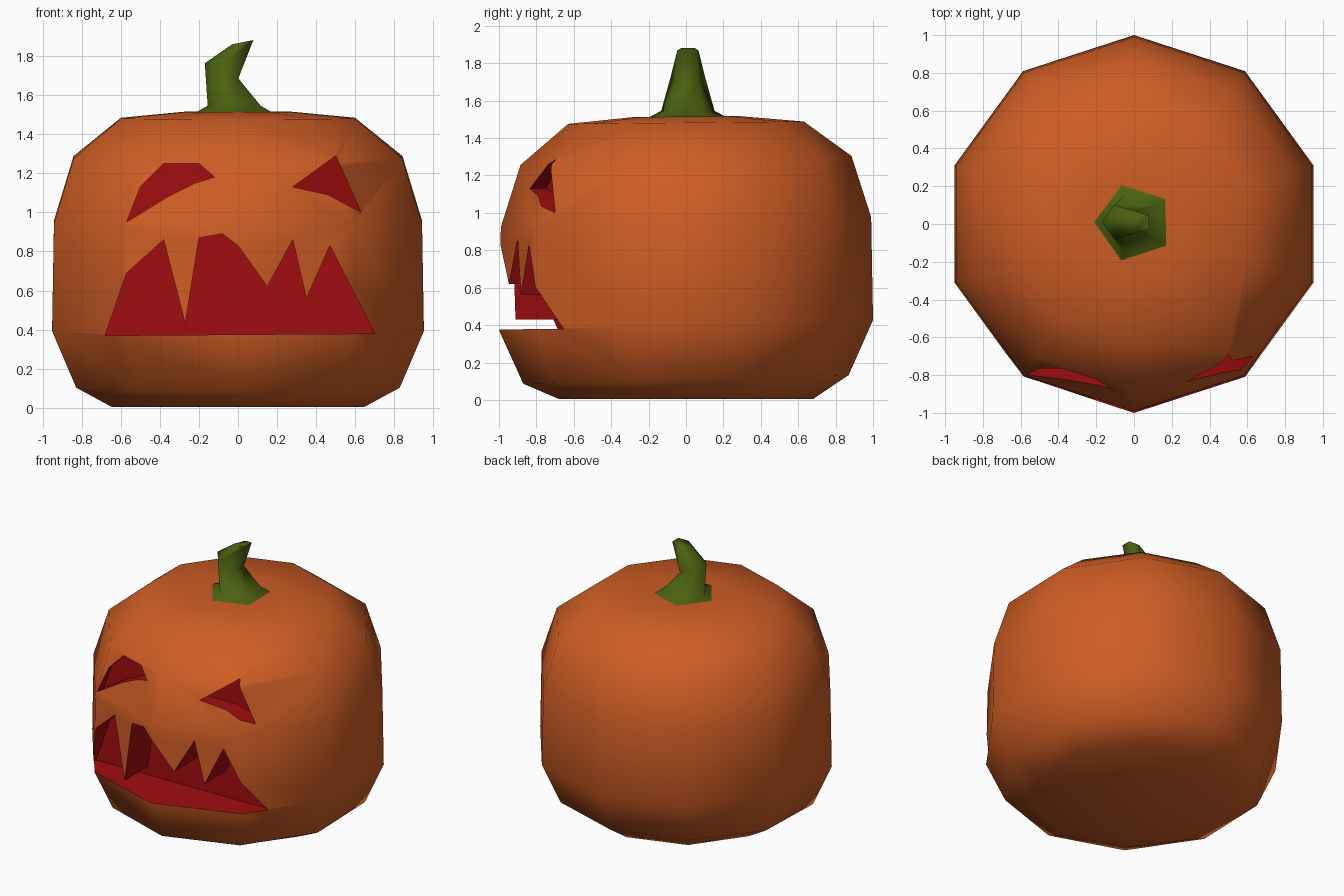
import bpy, bmesh
from math import sin, cos, pi, radians

if "Cube" in bpy.data.objects:
    bpy.data.objects.remove(bpy.data.objects["Cube"])


def material(name, rgb):
    m = bpy.data.materials.new(name)
    m.use_nodes = True
    m.diffuse_color = (*rgb, 1)
    bsdf = m.node_tree.nodes["Principled BSDF"]
    bsdf.inputs["Base Color"].default_value = (*rgb, 1)
    bsdf.inputs["Roughness"].default_value = 0.8
    return m


orange = material("pumpkin orange", (0.62, 0.11, 0.018))
red = material("carved red", (0.36, 0.004, 0.005))
green = material("stem green", (0.07, 0.12, 0.005))


def make_object(name, bm, mat):
    bmesh.ops.recalc_face_normals(bm, faces=bm.faces)
    mesh = bpy.data.meshes.new(name)
    bm.to_mesh(mesh)
    bm.free()
    mesh.materials.append(mat)
    ob = bpy.data.objects.new(name, mesh)
    bpy.context.collection.objects.link(ob)
    return ob


def activate(ob):
    bpy.ops.object.select_all(action="DESELECT")
    ob.select_set(True)
    bpy.context.view_layer.objects.active = ob


def loft(name, rings, mat):
    """Join closed rings of points with quads and cap both ends."""
    bm = bmesh.new()
    loops = [[bm.verts.new(p) for p in ring] for ring in rings]
    n = len(loops[0])
    for a, b in zip(loops, loops[1:]):
        for i in range(n):
            j = (i + 1) % n
            bm.faces.new((a[i], a[j], b[j], b[i]))
    bm.faces.new(loops[0])
    bm.faces.new(loops[-1])
    return make_object(name, bm, mat)


# Ten-sided body, leaning very slightly up towards the back
profile = [(0.68, 0.005), (0.87, 0.11), (1.0, 0.40), (0.99, 0.95),
           (0.885, 1.28), (0.63, 1.482), (0.28, 1.515)]
rings = []
for k, (r, z) in enumerate(profile):
    tilt = 0.027 if 0 < k < 5 else 0.01 * (k > 0)
    ring = []
    for i in range(10):
        a = -pi / 2 + i * pi / 5
        y = r * sin(a)
        ring.append((r * cos(a), y, z + tilt * y))
    rings.append(ring)
body = loft("pumpkin_body", rings, orange)


def carve(name, outline, left_y, right_y):
    """Cut an outline into the front, down to a flat back wall."""
    x0 = min(p[0] for p in outline)
    x1 = max(p[0] for p in outline)
    front = [(x, -1.3, z) for x, z in outline]
    back = [(x, left_y + (right_y - left_y) * (x - x0) / (x1 - x0), z)
            for x, z in outline]
    cutter = loft(name, [front, back], red)
    cutter.hide_render = True
    activate(body)
    mod = body.modifiers.new(name, "BOOLEAN")
    mod.operation = "DIFFERENCE"
    mod.solver = "EXACT"
    mod.material_mode = "TRANSFER"
    mod.object = cutter
    bpy.ops.object.modifier_apply(modifier=mod.name)
    bpy.data.objects.remove(cutter)


# Jagged mouth and two uneven eyes
carve("mouth_cutter",
      [(-0.68, 0.37), (-0.57, 0.69), (-0.38, 0.86), (-0.27, 0.43),
       (-0.2, 0.87), (-0.08, 0.89), (0, 0.83), (0.15, 0.62), (0.28, 0.86),
       (0.35, 0.56), (0.47, 0.83), (0.70, 0.38)], -0.65, -0.64)
carve("right_eye_cutter",
      [(-0.57, 0.95), (-0.5, 1.13), (-0.38, 1.25), (-0.2, 1.25),
       (-0.12, 1.18), (-0.22, 1.15), (-0.36, 1.08)], -0.72, -0.78)
carve("left_eye_cutter",
      [(0.28, 1.13), (0.5, 1.29), (0.63, 1.0), (0.46, 1.09)], -0.75, -0.61)

activate(body)
bpy.ops.object.shade_smooth_by_angle(angle=radians(50))

# Crooked five-sided stem with a flared foot: centre x, z, radius, slope
sections = [(0, 1.505, 0.23, 0), (-0.005, 1.545, 0.15, 0),
            (-0.075, 1.72, 0.095, -0.45), (0.03, 1.872, 0.06, 0.2)]
rings = []
for cx, cz, r, slope in sections:
    angles = [pi + i * 2 * pi / 5 for i in range(5)]
    rings.append([(cx + r * cos(a), 0.01 + r * sin(a), cz + slope * r * cos(a))
                  for a in angles])
stem = loft("stem", rings, green)
activate(stem)
bpy.ops.object.shade_smooth_by_angle(angle=radians(75))
